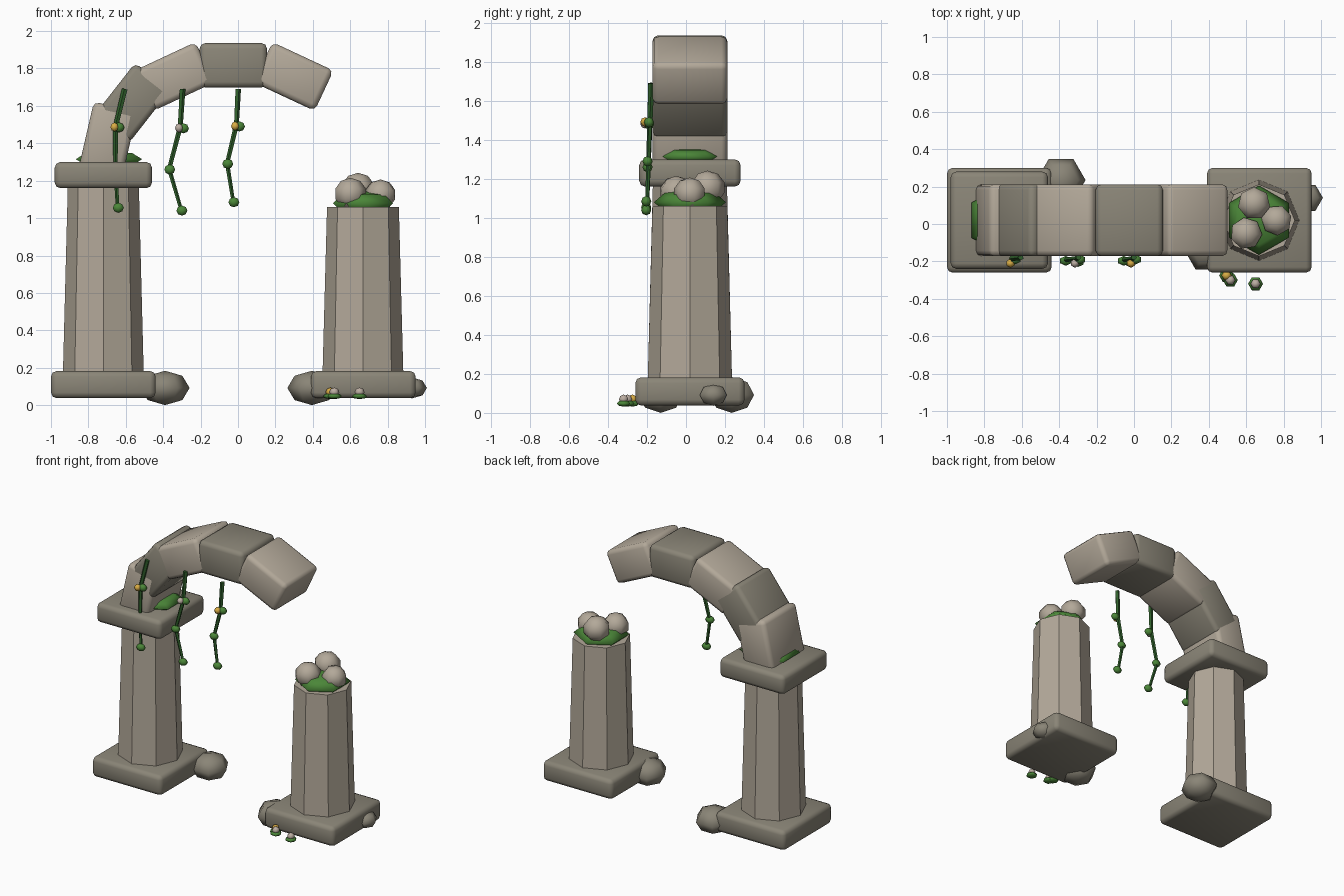
import bpy, bmesh, math
from mathutils import Vector, Matrix

if "Cube" in bpy.data.objects:
    bpy.data.objects.remove(bpy.data.objects["Cube"])


def material(name, rgb):
    m = bpy.data.materials.new(name)
    m.diffuse_color = (*rgb, 1)
    m.use_nodes = True
    m.node_tree.nodes["Principled BSDF"].inputs["Base Color"].default_value = m.diffuse_color
    return m


LIGHT = material("light stone", (0.45, 0.395, 0.32))
DARK = material("dark stone", (0.255, 0.235, 0.185))
MOSS = material("moss green", (0.07, 0.24, 0.04))
VINE = material("vine green", (0.03, 0.12, 0.025))
YELLOW = material("yellow blossom", (0.70, 0.42, 0.06))
PALE = material("pale blossom", (0.50, 0.42, 0.36))


def finish(bm, name, mat, smooth=False):
    mesh = bpy.data.meshes.new(name)
    bm.to_mesh(mesh)
    bm.free()
    mesh.materials.append(mat)
    for p in mesh.polygons:
        p.use_smooth = smooth
    ob = bpy.data.objects.new(name, mesh)
    bpy.context.collection.objects.link(ob)
    return ob


def block(name, loc, size, mat, tilt=0, bevel=0.03):
    """Stone block with rounded edges, tilted about the y axis."""
    bm = bmesh.new()
    bmesh.ops.create_cube(bm, size=1)
    bmesh.ops.scale(bm, vec=size, verts=bm.verts)
    bmesh.ops.bevel(bm, geom=bm.edges[:], offset=bevel, segments=2,
                    profile=0.5, affect='EDGES')
    ob = finish(bm, name, mat)
    ob.location = loc
    ob.rotation_euler.y = math.radians(tilt)
    bpy.ops.object.select_all(action='DESELECT')
    ob.select_set(True)
    bpy.context.view_layer.objects.active = ob
    bpy.ops.object.shade_smooth_by_angle(angle=math.radians(50))


def lump(name, loc, radii, mat, turn=0, segs=6, rings=4):
    """Coarse round lump for rocks, moss, leaves and blossoms."""
    bm = bmesh.new()
    bmesh.ops.create_uvsphere(bm, u_segments=segs, v_segments=rings, radius=1)
    bmesh.ops.rotate(bm, verts=bm.verts, matrix=Matrix.Rotation(math.radians(turn), 3, 'Z'))
    bmesh.ops.scale(bm, vec=radii, verts=bm.verts)
    finish(bm, name, mat, True).location = loc


def shaft(name, x, z0, z1, r0, r1):
    """Eight-sided tapering column."""
    bm = bmesh.new()
    bmesh.ops.create_cone(bm, cap_ends=True, segments=8, radius1=r0, radius2=r1, depth=z1 - z0)
    finish(bm, name, LIGHT).location = (x, 0.02, (z0 + z1) / 2)


# Pillars
block("left_base", (-0.72, 0.02, 0.11), (0.56, 0.56, 0.145), DARK)
block("right_base", (0.67, 0.02, 0.11), (0.56, 0.56, 0.145), DARK)
shaft("left_column", -0.72, 0.17, 1.17, 0.216, 0.19)
shaft("right_column", 0.668, 0.17, 1.06, 0.216, 0.192)
block("left_capital", (-0.72, 0.02, 1.23), (0.52, 0.52, 0.14), DARK)

# Broken arch
arch = [(-0.695, 1.42, -77), (-0.567, 1.615, -52), (-0.34, 1.757, -25),
        (-0.025, 1.817, 0), (0.297, 1.757, 25)]
for i, (x, z, tilt) in enumerate(arch):
    block(f"arch_stone_{i + 1}", (x, 0.02, z), (0.36, 0.384, 0.238),
          DARK if i % 2 else LIGHT, tilt)

# Moss on the pillar tops
lump("capital_moss", (-0.69, 0.02, 1.315), (0.205, 0.19, 0.045), MOSS)
lump("column_moss", (0.668, 0.02, 1.08), (0.185, 0.185, 0.065), MOSS)

# Rubble on the broken pillar
for i, (x, y, z, r) in enumerate([(0.642, 0.11, 1.155, 0.092), (0.762, 0.02, 1.125, 0.086),
                                  (0.6, -0.05, 1.13, 0.09)]):
    lump(f"rubble_{i + 1}", (x, y, z), (r, r, r * 0.95), LIGHT, 30 * i, 7, 5)

# Fallen rocks beside the bases
for i, (x, y, r) in enumerate([(-0.39, 0.235, 0.131), (0.395, -0.13, 0.131), (0.93, 0.14, 0.08)]):
    lump(f"fallen_rock_{i + 1}", (x, y, 0.092), (r, r, r * 0.7), DARK, 30)

# Hanging vines with leaves and a blossom each
vines = [([(-0.605, 1.69), (-0.655, 1.485), (-0.655, 1.27), (-0.643, 1.055)], YELLOW),
         ([(-0.297, 1.69), (-0.31, 1.48), (-0.368, 1.26), (-0.303, 1.04)], PALE),
         ([(0.0, 1.69), (-0.01, 1.49), (-0.058, 1.29), (-0.025, 1.085)], YELLOW)]
for i, (path, bloom) in enumerate(vines):
    pts = [Vector((x, -0.178 - 0.007 * k, z)) for k, (x, z) in enumerate(path)]
    bm = bmesh.new()
    for k, (a, b) in enumerate(zip(pts, pts[1:])):
        rot = (b - a).to_track_quat('Z', 'Y').to_matrix().to_4x4()
        bmesh.ops.create_cone(bm, cap_ends=True, segments=5, radius1=0.016 - 0.002 * k,
                              radius2=0.014 - 0.002 * k, depth=(b - a).length,
                              matrix=Matrix.Translation((a + b) / 2) @ rot)
    finish(bm, f"vine_{i + 1}", VINE)
    for k, p in enumerate(pts[1:]):
        lump(f"vine_leaf_{i + 1}_{k + 1}", p + Vector((0.018 if k == 0 else 0.003, -0.005, 0)),
             (0.034, 0.026, 0.027), MOSS)
    lump(f"vine_blossom_{i + 1}", pts[1] + Vector((-0.006, -0.025, 0.002)),
         (0.024, 0.024, 0.024), bloom)

# Little flowers by the right base
for i, (x, y, bloom) in enumerate([(0.495, -0.275, YELLOW), (0.515, -0.3, PALE),
                                   (0.65, -0.32, PALE)]):
    lump(f"flower_leaf_{i + 1}", (x, y, 0.048), (0.04, 0.04, 0.016), MOSS, 30)
    lump(f"flower_head_{i + 1}", (x, y, 0.07), (0.027, 0.027, 0.024), bloom, 30)
